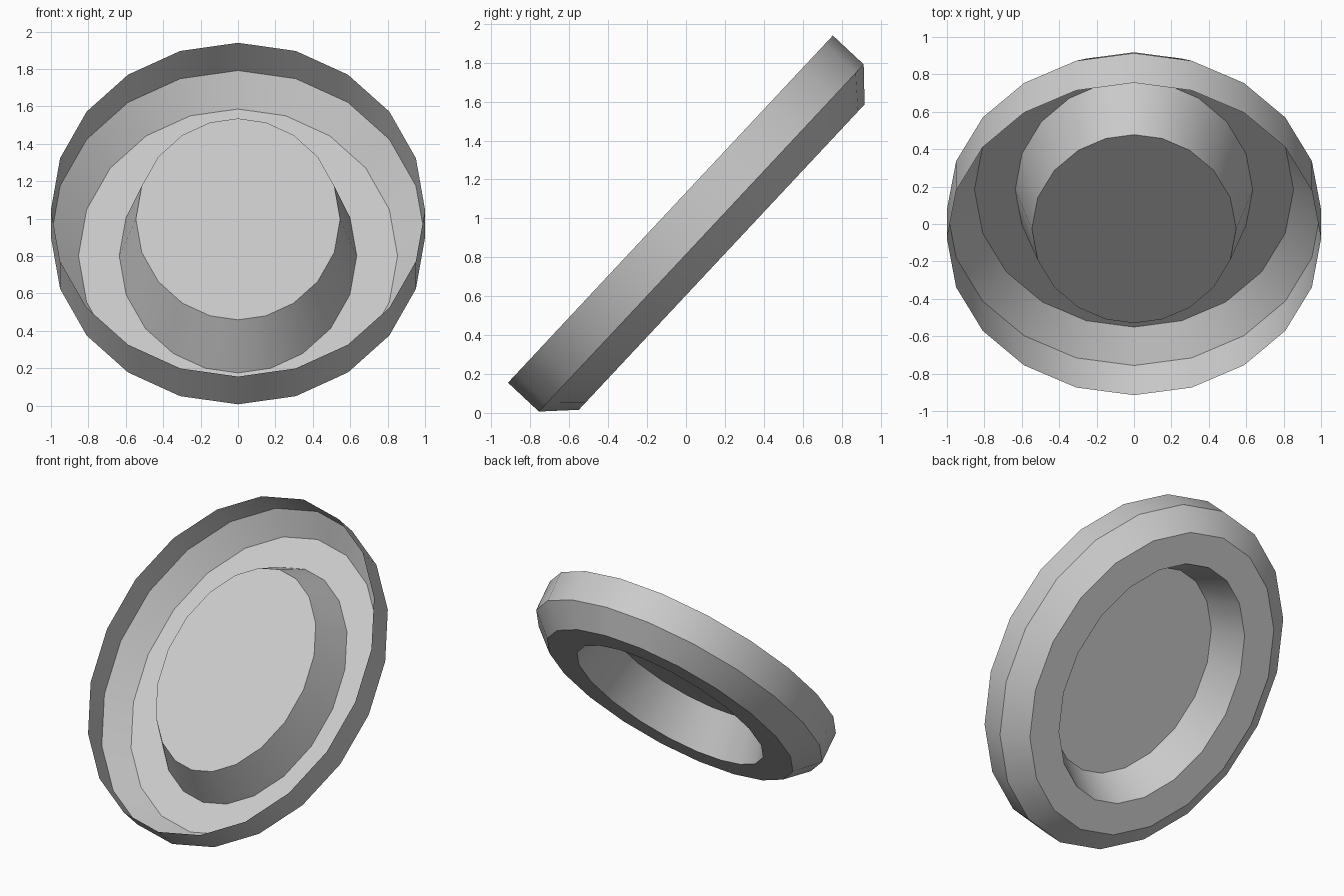
import bpy, bmesh, math
from mathutils import Matrix

if "Cube" in bpy.data.objects:
    bpy.data.objects.remove(bpy.data.objects["Cube"])

SIDES = 20
A, B = 1.0, 1.222          # half width and half length of the oval rim
TILT = math.radians(46.9)


def oval(bm, z, inset=0.0, scale=1.0):
    """Oval loop, inset evenly from the rim outline, at depth z."""
    loop = []
    for i in range(SIDES):
        t = math.tau * i / SIDES
        c, s = math.cos(t), math.sin(t)
        nx, ny = B * c, A * s
        n = math.hypot(nx, ny)
        loop.append(bm.verts.new(((A * c - inset * nx / n) * scale,
                                  (B * s - inset * ny / n) * scale, z)))
    return loop


bm = bmesh.new()

# open rim, outer wall, chamfer, flat base ring, raised tapered centre
loops = [oval(bm, 0.0),
         oval(bm, -0.217),
         oval(bm, -0.361, 0.147),
         oval(bm, -0.361, 0.365),
         oval(bm, -0.074, 0.365, 0.86)]
for p, q in zip(loops, loops[1:]):
    for i in range(SIDES):
        j = (i + 1) % SIDES
        bm.faces.new((p[j], p[i], q[i], q[j]))
bm.faces.new(list(reversed(loops[-1])))

# lean the dish back
bm.transform(Matrix.Translation((0, -0.08, 1.0475)) @ Matrix.Rotation(TILT, 4, 'X'))

mesh = bpy.data.meshes.new("oval_dish")
bm.to_mesh(mesh)
bm.free()
dish = bpy.data.objects.new("oval_dish", mesh)
bpy.context.collection.objects.link(dish)
bpy.context.view_layer.objects.active = dish
dish.select_set(True)
bpy.ops.object.shade_smooth_by_angle(angle=math.radians(32))
